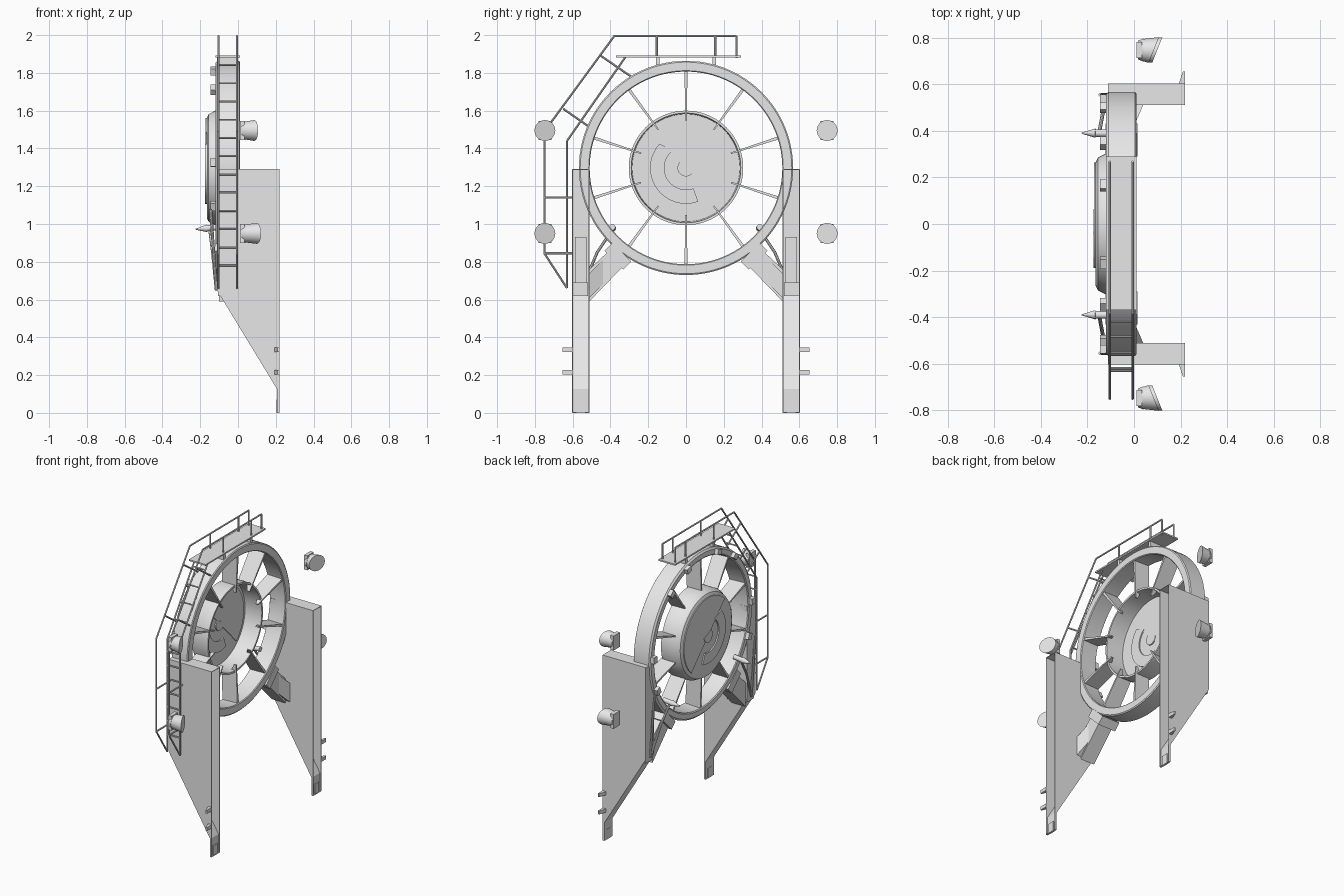
import bpy, bmesh, math
from mathutils import Vector, Matrix

if "Cube" in bpy.data.objects:
    bpy.data.objects.remove(bpy.data.objects["Cube"])

CZ = 1.297          # height of the ring axis
grey = bpy.data.materials.new("light_grey")
grey.diffuse_color = (0.8, 0.8, 0.8, 1)
grey.use_nodes = True
grey.node_tree.nodes["Principled BSDF"].inputs["Base Color"].default_value = grey.diffuse_color


def finish(name, bm, smooth=True):
    bmesh.ops.recalc_face_normals(bm, faces=bm.faces)
    me = bpy.data.meshes.new(name)
    bm.to_mesh(me)
    bm.free()
    me.materials.append(grey)
    ob = bpy.data.objects.new(name, me)
    bpy.context.collection.objects.link(ob)
    if smooth:
        bpy.ops.object.select_all(action='DESELECT')
        ob.select_set(True)
        bpy.context.view_layer.objects.active = ob
        bpy.ops.object.shade_smooth_by_angle(angle=math.radians(35))
    return ob


def add_box(bm, lo, hi, mat=Matrix()):
    c = [(a + b) / 2 for a, b in zip(lo, hi)]
    s = [abs(b - a) for a, b in zip(lo, hi)]
    bmesh.ops.create_cube(bm, size=1, matrix=mat @ Matrix.Translation(c) @ Matrix.Diagonal((*s, 1)))


def add_rod(bm, a, b, r, r2=None, n=8):
    a, b = Vector(a), Vector(b)
    d = b - a
    m = Matrix.Translation((a + b) / 2) @ d.to_track_quat('Z', 'Y').to_matrix().to_4x4()
    bmesh.ops.create_cone(bm, cap_ends=True, segments=n, radius1=r,
                          radius2=r if r2 is None else r2, depth=d.length, matrix=m)


def add_prism(bm, pts, x0, x1):
    """Extrude a (y, z) outline along x."""
    rows = [[bm.verts.new((x, y, z)) for y, z in pts] for x in (x0, x1)]
    bm.faces.new(rows[0])
    bm.faces.new(rows[1])
    for i in range(len(pts)):
        j = (i + 1) % len(pts)
        bm.faces.new((rows[0][i], rows[0][j], rows[1][j], rows[1][i]))


def lathe(name, prof, n=96, closed=True):
    """Spin an (x, radius) profile about the ring axis."""
    bm = bmesh.new()
    rows = []
    for i in range(n):
        a = 2 * math.pi * i / n
        rows.append([bm.verts.new((x, r * math.cos(a), CZ + r * math.sin(a))) for x, r in prof])
    m = len(prof)
    for i in range(n):
        p, q = rows[i], rows[(i + 1) % n]
        for k in range(m if closed else m - 1):
            bm.faces.new((p[k], q[k], q[(k + 1) % m], p[(k + 1) % m]))
    bmesh.ops.remove_doubles(bm, verts=bm.verts, dist=1e-5)
    return finish(name, bm)


def arc(r, a0, a1, n=24):
    return [(r * math.cos(math.radians(a0 + (a1 - a0) * i / n)),
             CZ + r * math.sin(math.radians(a0 + (a1 - a0) * i / n))) for i in range(n + 1)]


# Outer ring and the hub cup, open on the +x side
lathe("outer_ring", [(-0.115, 0.515), (-0.12, 0.522), (-0.12, 0.555), (-0.11, 0.567),
                     (0.005, 0.567), (0.01, 0.56), (0.01, 0.515), (0.005, 0.51)])
lathe("hub_cup", [(-0.165, 0), (-0.165, 0.265), (-0.155, 0.285), (-0.12, 0.303), (-0.02, 0.303),
                  (-0.02, 0.29), (-0.145, 0.285), (-0.145, 0)], closed=False)

# Hub relief: half disc plate, curved band and centre boss on both faces
bm = bmesh.new()
for x0, x1 in ((-0.171, -0.164), (-0.146, -0.140)):
    add_prism(bm, arc(0.265, -46, 134, 36), x0, x1)
    add_prism(bm, arc(0.19, 138, 290) + arc(0.115, 290, 125), x0 - 0.003, x1 + 0.003)
    add_prism(bm, arc(0.045, 134, 360), x0 - 0.003, x1 + 0.003)
finish("hub_relief", bm)

# Ten flat spokes, wider at the ring
bm = bmesh.new()
for k in range(10):
    rot = Matrix.Translation((0, 0, CZ)) @ Matrix.Rotation(math.radians(36 * k), 4, 'X')
    prof = [(-0.12, 0.3), (-0.115, 0.515), (0.0, 0.515), (-0.012, 0.25), (-0.03, 0.25), (-0.05, 0.3)]
    rows = [[bm.verts.new(rot @ Vector((x, s * (0.004 + 0.004 * (r > 0.4)), r))) for x, r in prof]
            for s in (-1, 1)]
    bm.faces.new(rows[0])
    bm.faces.new(rows[1])
    for i in range(6):
        j = (i + 1) % 6
        bm.faces.new((rows[0][i], rows[0][j], rows[1][j], rows[1][i]))
finish("spokes", bm, False)

for s, side in ((-1, "front"), (1, "rear")):
    # Hollow leg, open towards +x
    bm = bmesh.new()
    prof = [(0.22, 1.29), (-0.112, 1.29), (-0.112, 0.65), (0.207, 0.125), (0.207, 0.0), (0.22, 0.0)]
    rows = [[bm.verts.new((x, s * y, z)) for x, z in prof] for y in (0.512, 0.603)]
    bm.faces.new(rows[0])
    bm.faces.new(rows[1])
    for i in range(5):
        bm.faces.new((rows[0][i], rows[0][i + 1], rows[1][i + 1], rows[1][i]))
    leg = finish(side + "_leg", bm, False)
    mod = leg.modifiers.new("wall", 'SOLIDIFY')
    mod.thickness = 0.005

    # Block inside the leg, foot plate, steps
    bm = bmesh.new()
    add_box(bm, (-0.107, s * 0.528, 0.69), (-0.085, s * 0.587, 0.93))
    add_box(bm, (-0.107, s * 0.518, 0.62), (-0.075, s * 0.597, 0.69))
    add_box(bm, (0.205, s * 0.534, 0.0), (0.217, s * 0.581, 0.07))
    for z in (0.215, 0.335):
        pts = [(0.192, 0.6), (0.22, 0.6), (0.22, 0.655), (0.21, 0.655)]
        a, b = [[bm.verts.new((x, s * y, z + dz)) for x, y in pts] for dz in (-0.012, 0.012)]
        bm.faces.new(a)
        bm.faces.new(b)
        for i in range(4):
            bm.faces.new((a[i], a[(i + 1) % 4], b[(i + 1) % 4], b[i]))
    finish(side + "_leg_fittings", bm, False)

    # Diagonal brace, side flare and ring saddle
    bm = bmesh.new()
    add_prism(bm, [(s * 0.512, 0.59), (s * 0.34, 0.768), (s * 0.40, 0.865), (s * 0.512, 0.76)], -0.10, 0.008)
    flare = [(0.0, 0.42), (0.04, 0.512), (0.0, 0.512)]
    a, b = [[bm.verts.new((x, s * y, z0 - (y - 0.42))) for x, y in flare] for z0 in (0.70, 0.83)]
    bm.faces.new(a)
    bm.faces.new(b)
    for i in range(3):
        bm.faces.new((a[i], a[(i + 1) % 3], b[(i + 1) % 3], b[i]))
    rot = Matrix.Translation((0, s * 0.36, 0.83)) @ Matrix.Rotation(s * math.radians(45), 4, 'X')
    add_box(bm, (-0.122, -0.07, -0.03), (0.015, 0.07, 0.03), rot)
    finish(side + "_brace", bm, False)

    # Pointed nozzle with its feed pipe, and clamps on the ring
    bm = bmesh.new()
    y = s * 0.39
    add_rod(bm, (-0.10, y, 0.983), (-0.165, y, 0.977), 0.016, n=16)
    add_rod(bm, (-0.165, y, 0.977), (-0.226, y, 0.972), 0.02, 0.002, n=16)
    add_rod(bm, (-0.15, y, 0.97), (-0.135, s * 0.47, 0.85), 0.008)
    add_rod(bm, (-0.135, s * 0.47, 0.85), (-0.115, s * 0.555, 0.65), 0.008)
    add_rod(bm, (-0.145, s * 0.555, 1.08), (-0.115, s * 0.555, 0.65), 0.008)
    for ang in (3, 50, 72, -22):
        a = math.radians(ang)
        rot = Matrix.Translation((0, s * 0.54 * math.cos(a), CZ + 0.54 * math.sin(a))) \
            @ Matrix.Rotation(s * a, 4, 'X')
        add_box(bm, (-0.145, -0.018, -0.022), (-0.118, 0.018, 0.022), rot)
    finish(side + "_nozzle", bm)

    # Round lamps with a slanted glass
    for z, tip, label in ((1.495, 0.085, "upper"), (0.95, 0.10, "lower")):
        bm = bmesh.new()
        y = s * 0.747
        add_rod(bm, (0.035, y, z), (tip, y, z), 0.047, 0.055, n=32)
        for v in bm.verts:
            if v.co.x > 0.06:
                v.co.x += (s * v.co.y - 0.747) * 0.4
        add_rod(bm, (0.018, y, z), (0.04, y, z), 0.04, 0.05, n=32)
        add_box(bm, (0.01, y - 0.035, z - 0.05), (0.035, y + 0.035, z + 0.05))
        finish(f"{side}_{label}_lamp", bm)

# Top platform
bm = bmesh.new()
add_box(bm, (-0.12, -0.37, 1.882), (0.01, 0.29, 1.892))
for y in (-0.15, 0.15):
    add_box(bm, (-0.11, y - 0.01, 1.83), (0.0, y + 0.01, 1.884))
finish("platform", bm, False)

# Guard rails with posts, ladder sides and ties to the ring
rail = [(0.267, 1.88), (0.267, 1.995), (-0.38, 1.995), (-0.75, 1.49), (-0.75, 0.845), (-0.63, 0.66)]
ladder = [(-0.32, 1.885), (-0.63, 1.44), (-0.63, 0.66)]
ties = [((-0.155, 1.995), (-0.155, 1.885)), ((0.155, 1.995), (0.155, 1.885)),
        ((-0.45, 1.89), (-0.29, 1.78)), ((-0.65, 1.61), (-0.52, 1.52)),
        ((-0.75, 1.14), (-0.60, 1.14)), ((-0.75, 0.845), (-0.60, 0.845))]
bm = bmesh.new()
for x in (-0.104, -0.006):
    for a, b in list(zip(rail, rail[1:])) + list(zip(ladder, ladder[1:])) + ties:
        add_rod(bm, (x, *a), (x, *b), 0.0055)
finish("guard_rails", bm)

# Ladder rungs along the bent ladder
bm = bmesh.new()
for k in range(12):
    z = 0.78 + 0.0965 * k
    y = -0.63 if z < 1.44 else -0.63 + (z - 1.44) * 0.31 / 0.445
    add_rod(bm, (-0.104, y, z), (-0.006, y, z), 0.005)
finish("ladder_rungs", bm)
